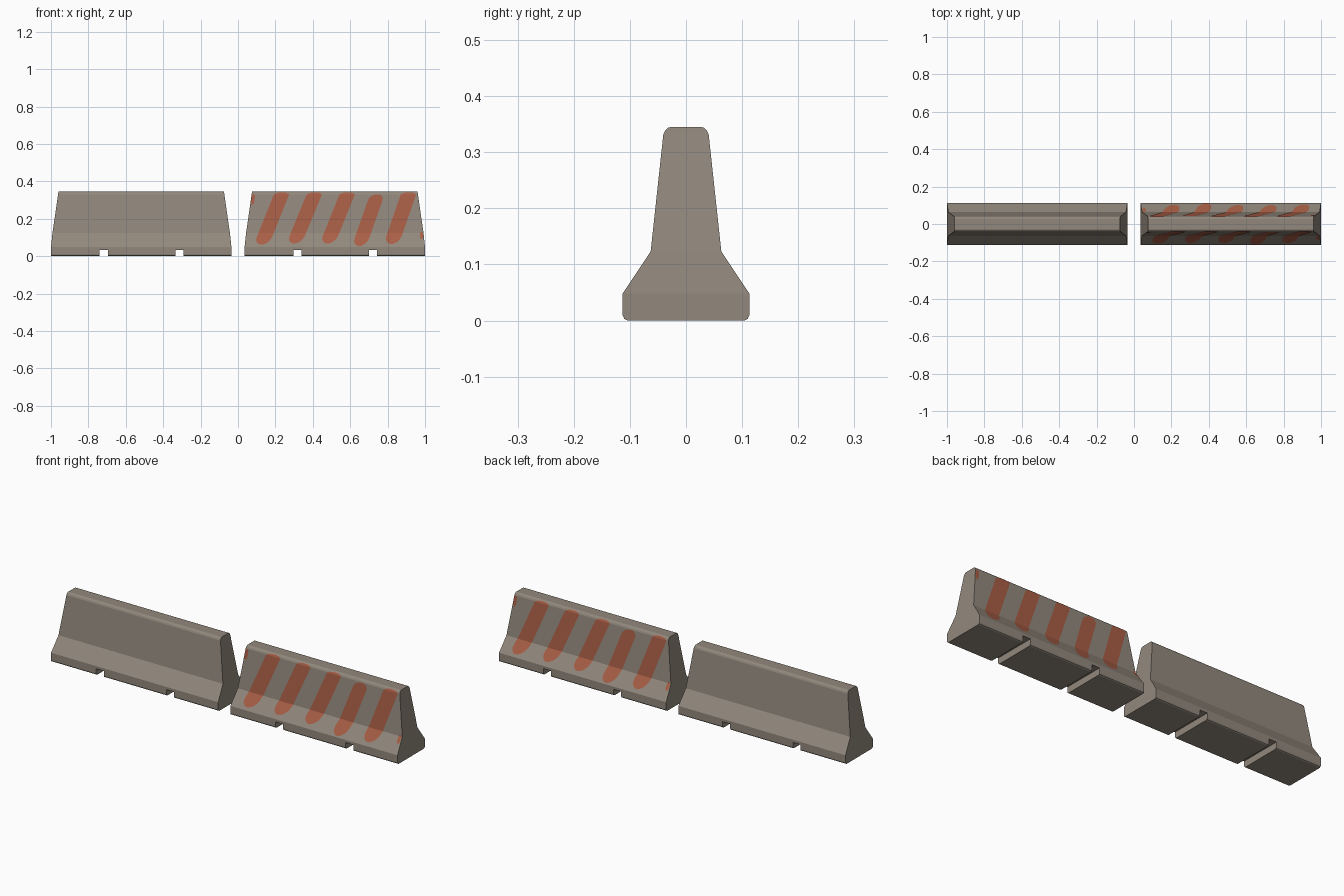
import bpy, bmesh, math
from mathutils import Vector

if "Cube" in bpy.data.objects:
    bpy.data.objects.remove(bpy.data.objects["Cube"])

HALF = 0.4825      # half length of one barrier
CX = 0.5175        # barrier centre in x
# rows of the barrier section: z, half depth, inset of each end
ROWS = [(0.0, 0.104, 0.0), (0.003, 0.110, 0.0), (0.010, 0.113, 0.0),
        (0.048, 0.113, 0.0), (0.123, 0.063, 0.008), (0.331, 0.0405, 0.038),
        (0.339, 0.037, 0.039), (0.3435, 0.032, 0.0395), (0.345, 0.026, 0.04)]


def material(name, rgb):
    m = bpy.data.materials.new(name)
    m.diffuse_color = (*rgb, 1)
    m.use_nodes = True
    m.node_tree.nodes["Principled BSDF"].inputs["Base Color"].default_value = m.diffuse_color
    return m


concrete = material("concrete", (0.29, 0.25, 0.205))
paint = material("orange_paint", (0.40, 0.115, 0.062))


def make_object(name, bm, mat):
    me = bpy.data.meshes.new(name)
    bm.to_mesh(me)
    bm.free()
    me.materials.append(mat)
    ob = bpy.data.objects.new(name, me)
    bpy.context.collection.objects.link(ob)
    return ob


def depth(z):
    """Half depth of the barrier at height z."""
    for (z0, d0, _), (z1, d1, _) in zip(ROWS, ROWS[1:]):
        if z0 <= z <= z1:
            return d0 + (d1 - d0) * (z - z0) / (z1 - z0)
    return ROWS[-1][1]


def barrier(name, cx):
    # stacked rectangles form the body
    bm = bmesh.new()
    rings = []
    for z, d, inset in ROWS:
        h = HALF - inset
        rings.append([bm.verts.new((cx + sx * h, sy * d, z))
                      for sx, sy in ((-1, -1), (1, -1), (1, 1), (-1, 1))])
    for a, b in zip(rings, rings[1:]):
        for i in range(4):
            j = (i + 1) % 4
            bm.faces.new((a[i], a[j], b[j], b[i]))
    bm.faces.new(rings[0][::-1])
    bm.faces.new(rings[-1])
    body = make_object(name, bm, concrete)

    # lifting slots cut through the underside
    bm = bmesh.new()
    for dx in (-0.2, 0.205):
        res = bmesh.ops.create_cube(bm, size=1)["verts"]
        bmesh.ops.scale(bm, vec=(0.044, 0.4, 0.068), verts=res)
        bmesh.ops.translate(bm, vec=(cx + dx, 0, 0), verts=res)
    cutter = make_object("slot_cutter", bm, concrete)
    cutter.hide_render = True
    mod = body.modifiers.new("slots", 'BOOLEAN')
    mod.operation = 'DIFFERENCE'
    mod.solver = 'EXACT'
    mod.object = cutter
    bpy.context.view_layer.objects.active = body
    bpy.ops.object.modifier_apply(modifier=mod.name)
    bpy.data.objects.remove(cutter)


def stripe(bm, x0, z0, x1, z1, w, r0, r1, back):
    """Thin painted patch that follows the barrier face, with rounded ends."""
    n = 16
    zs = {z0 + (z1 - z0) * (0.5 - 0.5 * math.cos(math.pi * i / n)) for i in range(n + 1)}
    zs |= {r[0] for r in ROWS if z0 < r[0] < z1}
    prev = None
    for z in sorted(zs):
        f = 1.0
        for t, r in ((z - z0, r0), (z1 - z, r1)):
            if t < r:
                f *= math.sqrt(max(0.06, 1 - (1 - t / r) ** 2))
        c = x0 + (x1 - x0) * (z - z0) / (z1 - z0)
        y = -depth(z) - 0.0015
        pts = [Vector((c - w * f, y, z)), Vector((c + w * f, y, z))]
        if back:   # back side is the front turned half way round
            pts = [Vector((2 * CX - p.x, -p.y, p.z)) for p in pts]
        row = [bm.verts.new(p) for p in pts]
        if prev:
            bm.faces.new((prev[0], prev[1], row[1], row[0]))
        prev = row


barrier("plain_barrier", -CX)
barrier("striped_barrier", CX)

# x bottom, z bottom, x top, z top, half width, rounding at bottom and top
STRIPES = [(0.125, 0.062, 0.237, 0.341, 0.041, 0.04, 0.012),
           (0.300, 0.068, 0.412, 0.341, 0.041, 0.04, 0.012),
           (0.478, 0.068, 0.588, 0.341, 0.041, 0.04, 0.012),
           (0.648, 0.055, 0.745, 0.331, 0.039, 0.04, 0.03),
           (0.820, 0.066, 0.915, 0.341, 0.041, 0.04, 0.012),
           (0.076, 0.275, 0.083, 0.332, 0.009, 0.015, 0.015),
           (0.981, 0.092, 0.981, 0.130, 0.009, 0.015, 0.015)]
for label, back in (("front_stripes", False), ("back_stripes", True)):
    bm = bmesh.new()
    for s in STRIPES:
        stripe(bm, *s, back)
    make_object(label, bm, paint)
